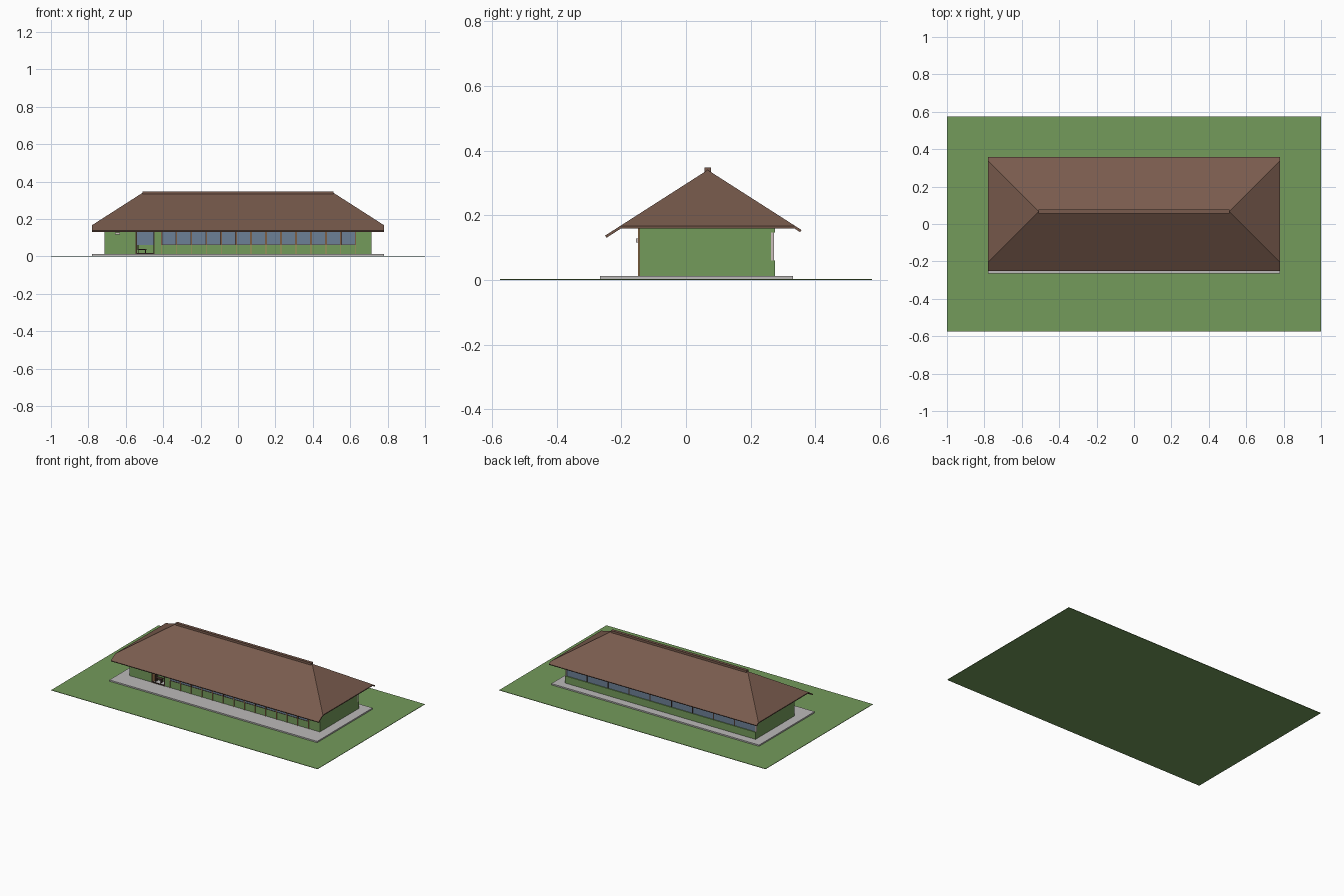
import bpy, bmesh

if "Cube" in bpy.data.objects:
    bpy.data.objects.remove(bpy.data.objects["Cube"])


def srgb(r, g, b):
    lin = [(c / 255 / 12.92) if c < 10 else ((c / 255 + 0.055) / 1.055) ** 2.4 for c in (r, g, b)]
    return (*lin, 1.0)


def material(name, rgb):
    m = bpy.data.materials.new(name)
    m.diffuse_color = srgb(*rgb)
    m.use_nodes = True
    m.node_tree.nodes["Principled BSDF"].inputs["Base Color"].default_value = m.diffuse_color
    return m


GREEN = material("green", (116, 155, 91))
BROWN = material("roof brown", (121, 91, 77))
GREY = material("concrete grey", (188, 186, 185))
GLASS = material("blue glass", (108, 128, 150))
DARK = material("dark frame", (72, 54, 46))
TAN = material("tan timber", (178, 135, 92))
PALE = material("pale frame", (205, 192, 190))


def add_mesh(name, bm, mat):
    bmesh.ops.recalc_face_normals(bm, faces=bm.faces)
    me = bpy.data.meshes.new(name)
    bm.to_mesh(me)
    bm.free()
    me.materials.append(mat)
    ob = bpy.data.objects.new(name, me)
    bpy.context.collection.objects.link(ob)
    return ob


def boxes(name, mat, *spans):
    """One object made of boxes, each given as (x0, x1, y0, y1, z0, z1)."""
    bm = bmesh.new()
    for x0, x1, y0, y1, z0, z1 in spans:
        vs = bmesh.ops.create_cube(bm, size=1)["verts"]
        for v in vs:
            v.co.x = x1 if v.co.x > 0 else x0
            v.co.y = y1 if v.co.y > 0 else y0
            v.co.z = z1 if v.co.z > 0 else z0
    return add_mesh(name, bm, mat)


def frame(x0, x1, y0, y1, z0, z1, t):
    """Spans of a rectangular frame facing the front or back."""
    return [(x0, x0 + t, y0, y1, z0, z1), (x1 - t, x1, y0, y1, z0, z1),
            (x0 + t, x1 - t, y0, y1, z0, z0 + t), (x0 + t, x1 - t, y0, y1, z1 - t, z1)]


# Lawn and paved base
boxes("lawn", GREEN, (-1, 1, -0.575, 0.575, 0, 0.003))
boxes("paving", GREY, (-0.78, 0.78, -0.265, 0.33, 0.003, 0.012))

# Walls, with an entrance niche at the front and a window recess at the back
W, F, B, FLOOR, TOP = 0.715, -0.143, 0.275, 0.012, 0.195
NL, NR, ND = -0.545, -0.45, -0.095
boxes("walls", GREEN,
      (-W, NL, F, 0.262, FLOOR, TOP),
      (NL, NR, ND, 0.262, FLOOR, TOP),
      (NL, NR, F, ND, 0.15, TOP),
      (NR, W, F, 0.262, FLOOR, TOP),
      (-W, W, 0.262, B, FLOOR, 0.06),
      (-W, W, 0.262, B, 0.147, TOP))

# Entrance
boxes("entrance_lining", TAN, (NL, NL + 0.004, F, ND, FLOOR, 0.15))
boxes("entrance_glass", GLASS, (NL + 0.004, NR, ND - 0.003, ND, 0.06, 0.15))
boxes("entrance_frame", DARK, *frame(NL - 0.003, NR + 0.003, F - 0.003, F + 0.003, FLOOR, 0.15, 0.006))
boxes("entrance_bench", DARK,
      (NL + 0.008, NL + 0.055, -0.125, -0.1, 0.034, 0.038),
      (NL + 0.010, NL + 0.014, -0.125, -0.1, FLOOR, 0.034),
      (NL + 0.049, NL + 0.053, -0.125, -0.1, FLOOR, 0.034),
      (NL + 0.008, NL + 0.012, -0.125, -0.1, 0.038, 0.06))
boxes("porch_lamp", PALE, (-0.657, -0.632, F - 0.012, F, 0.116, 0.128))

# Front windows and the posts between them
panes = [-0.41 + 0.08 * i for i in range(13)]
boxes("front_glass", GLASS, *[(x + 0.004, x + 0.076, F - 0.002, F, 0.062, 0.15) for x in panes])
boxes("front_window_frames", DARK,
      *[s for x in panes for s in frame(x + 0.002, x + 0.078, F - 0.004, F, 0.06, 0.152, 0.003)])
boxes("front_posts", TAN,
      *[(x - 0.002, x + 0.002, F - 0.005, F, FLOOR, 0.16) for x in panes + [0.63]])

# Back window band
boxes("back_glass", GLASS, (-0.708, 0.708, 0.262, 0.269, 0.06, 0.147))
boxes("back_mullions", DARK,
      *[(x - 0.003, x + 0.003, 0.262, 0.272, 0.06, 0.147) for x in [-0.555 + 0.1586 * i for i in range(8)]])
boxes("back_end_frames", PALE,
      *[(s * 0.711 - 0.004, s * 0.711 + 0.004, 0.262, 0.272, 0.06, 0.147) for s in (-1, 1)])

# Hipped roof with eaves that run past the hip ends
RX, RY, RZ, EX, EZ, SLOPE = 0.51, 0.067, 0.34, 0.78, 0.167, 0.64
run = (RZ - EZ) / SLOPE
bm = bmesh.new()
ridge = [bm.verts.new((s * RX, RY, RZ)) for s in (-1, 1)]
hips = {}
for side, eave in ((-1, -0.25), (1, 0.357)):
    z = RZ - abs(eave - RY) * SLOPE
    low = [bm.verts.new((s * EX, eave, z)) for s in (-1, 1)]
    hip = [bm.verts.new((s * EX, RY + side * run, EZ)) for s in (-1, 1)]
    hips[side] = hip
    loop = [low[0], low[1], hip[1], ridge[1], ridge[0], hip[0]]
    bm.faces.new(loop if side < 0 else loop[::-1])
bm.faces.new([hips[-1][1], hips[1][1], ridge[1]])
bm.faces.new([hips[1][0], hips[-1][0], ridge[0]])
roof = add_mesh("roof", bm, BROWN)
mod = roof.modifiers.new("thickness", "SOLIDIFY")
mod.thickness = 0.008
mod.offset = -1
boxes("ridge_cap", BROWN, (-RX, RX, RY - 0.01, RY + 0.01, 0.328, 0.348))
